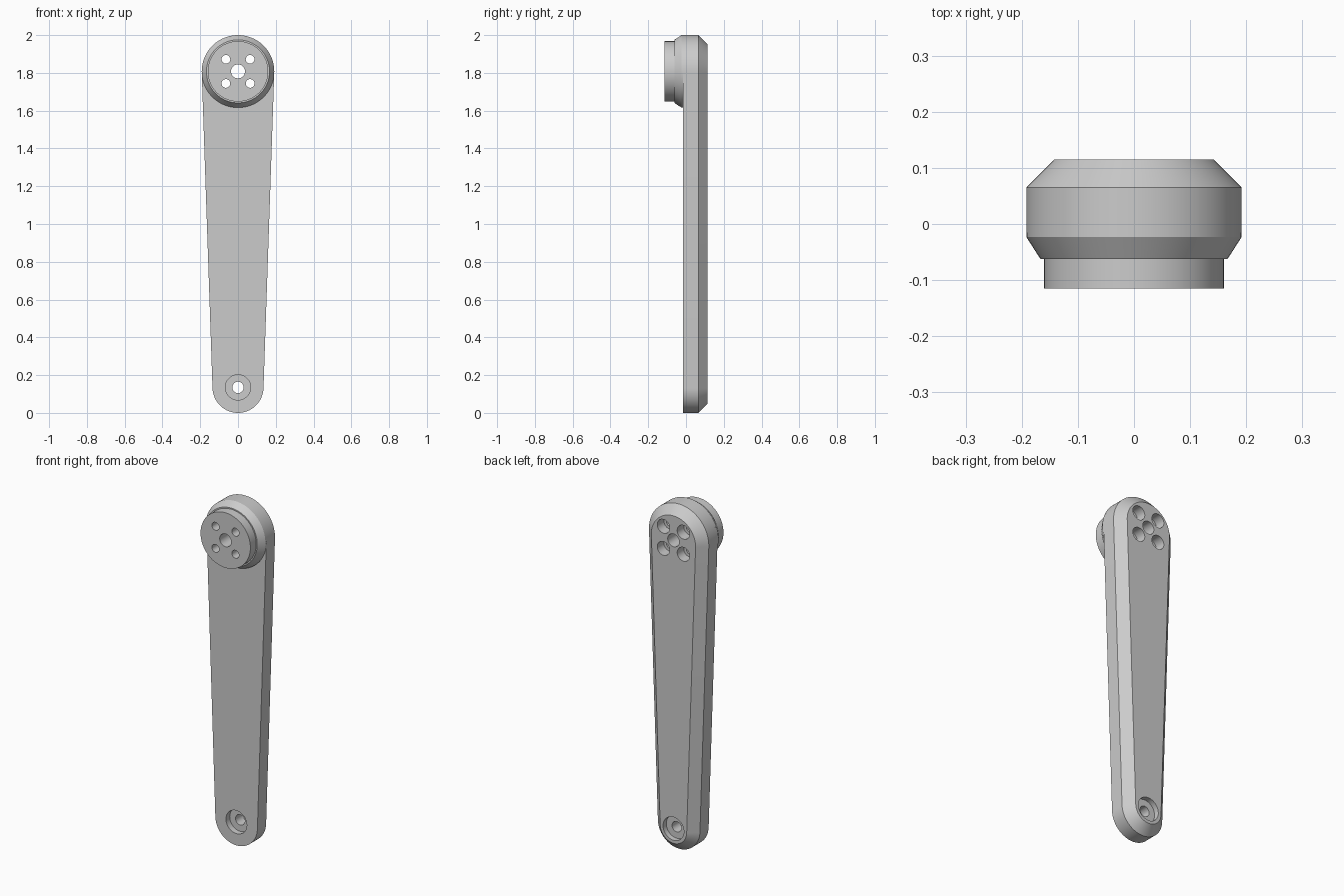
import bpy, bmesh
from math import asin, cos, sin, pi, radians

cube = bpy.data.objects.get("Cube")
if cube:
    bpy.data.objects.remove(cube, do_unlink=True)

grey = bpy.data.materials.new("light grey")
grey.use_nodes = True
COLOUR = (0.6, 0.6, 0.6, 1)
grey.diffuse_color = COLOUR
grey.node_tree.nodes["Principled BSDF"].inputs["Base Color"].default_value = COLOUR

TOP_Z, TOP_R = 1.808, 0.192
LOW_Z, LOW_R = 0.135, 0.135
FRONT, EDGE, BACK = -0.015, 0.065, 0.115


def skin(bm, rings):
    """Close a stack of equal-length point rings into a solid."""
    loops = [[bm.verts.new(p) for p in ring] for ring in rings]
    n = len(loops[0])
    for a, b in zip(loops, loops[1:]):
        for i in range(n):
            j = (i + 1) % n
            bm.faces.new((a[i], a[j], b[j], b[i]))
    bm.faces.new(loops[0][::-1])
    bm.faces.new(loops[-1])


def lathe(bm, x, z, profile, n=48):
    """Turn (y, radius) steps around an axis along y."""
    skin(bm, [[(x + r * cos(2 * pi * i / n), y, z + r * sin(2 * pi * i / n))
               for i in range(n)] for y, r in profile])


def finish(bm, name):
    bmesh.ops.recalc_face_normals(bm, faces=bm.faces)
    mesh = bpy.data.meshes.new(name)
    bm.to_mesh(mesh)
    bm.free()
    mesh.materials.append(grey)
    ob = bpy.data.objects.new(name, mesh)
    bpy.context.collection.objects.link(ob)
    return ob


def outline(y, inset, n=48):
    """Tapered slot outline: two arcs joined by tangent lines."""
    a = asin((TOP_R - LOW_R) / (TOP_Z - LOW_Z))
    points = []
    for z, r, start, end in ((TOP_Z, TOP_R, -a, pi + a), (LOW_Z, LOW_R, pi + a, 2 * pi - a)):
        for i in range(n + 1):
            t = start + (end - start) * i / n
            points.append(((r - inset) * cos(t), y, z + (r - inset) * sin(t)))
    return points


# Tapered arm with a chamfered back
bm = bmesh.new()
skin(bm, [outline(FRONT, 0), outline(EDGE, 0), outline(BACK, 0.05)])
arm = finish(bm, "crank_arm")

# Round stepped boss on the front of the wide end
bm = bmesh.new()
lathe(bm, 0, TOP_Z, [(FRONT, TOP_R), (-0.023, TOP_R), (-0.062, 0.167),
                     (-0.062, 0.16), (-0.115, 0.16)], 96)
boss = finish(bm, "round_boss")

# Drills: centre bore, four counterbored screw holes, pivot hole
bm = bmesh.new()
lathe(bm, 0, TOP_Z, [(-0.2, 0.037), (0.2, 0.037)])
for sx in (-1, 1):
    for sz in (-1, 1):
        lathe(bm, sx * 0.064, TOP_Z + sz * 0.064,
              [(-0.2, 0.023), (0.055, 0.023), (0.055, 0.04), (0.2, 0.04)])
lathe(bm, 0, LOW_Z, [(-0.2, 0.067), (0.02, 0.067), (0.02, 0.03),
                     (0.085, 0.03), (0.085, 0.067), (0.2, 0.067)])
drills = finish(bm, "hole_cutter")
drills.hide_render = True

for ob in (arm, boss):
    cut = ob.modifiers.new("holes", "BOOLEAN")
    cut.operation, cut.solver, cut.object = "DIFFERENCE", "EXACT", drills
    bpy.ops.object.select_all(action="DESELECT")
    ob.select_set(True)
    bpy.context.view_layer.objects.active = ob
    bpy.ops.object.modifier_apply(modifier=cut.name)
    bpy.ops.object.shade_smooth_by_angle(angle=radians(30))
bpy.data.objects.remove(drills, do_unlink=True)
